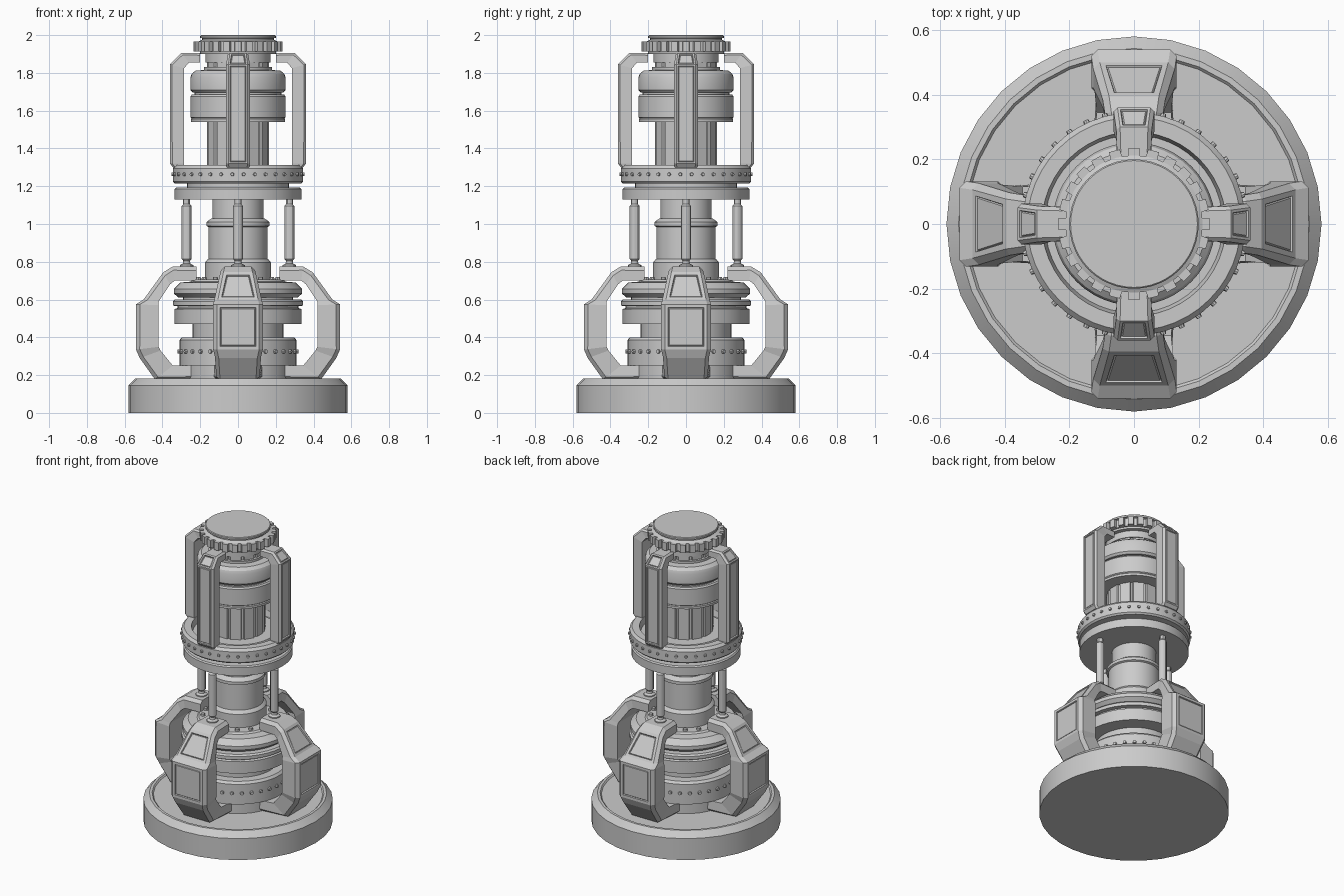
import bpy, bmesh, math
from mathutils import Matrix, Vector

if "Cube" in bpy.data.objects:
    bpy.data.objects.remove(bpy.data.objects["Cube"])

TAU = 2 * math.pi


def finish(bm, name, smooth=True):
    bmesh.ops.recalc_face_normals(bm, faces=bm.faces)
    me = bpy.data.meshes.new(name)
    bm.to_mesh(me)
    bm.free()
    ob = bpy.data.objects.new(name, me)
    bpy.context.collection.objects.link(ob)
    if smooth:
        bpy.ops.object.select_all(action='DESELECT')
        ob.select_set(True)
        bpy.context.view_layer.objects.active = ob
        bpy.ops.object.shade_smooth_by_angle(angle=math.radians(30))
    return ob


def lathe(name, profile, n=48, at=(0, 0)):
    """Closed solid of revolution from (radius, height) points, bottom to top."""
    bm = bmesh.new()
    rings = [[bm.verts.new((at[0] + r * math.cos(TAU * i / n), at[1] + r * math.sin(TAU * i / n), z))
              for i in range(n)] for r, z in profile]
    for a, b in zip(rings, rings[1:]):
        for i in range(n):
            j = (i + 1) % n
            bm.faces.new((a[i], a[j], b[j], b[i]))
    bm.faces.new(rings[0][::-1])
    bm.faces.new(rings[-1])
    return finish(bm, name)


def gear(name, r_in, r_out, n, z0, z1, fill=0.55):
    """Extruded toothed outline."""
    bm = bmesh.new()
    pts = []
    for i in range(n):
        for r, t in ((r_in, -fill / 2 - 0.06), (r_out, -fill / 2), (r_out, fill / 2), (r_in, fill / 2 + 0.06)):
            a = TAU * (i + t) / n
            pts.append(bm.verts.new((r * math.cos(a), r * math.sin(a), z0)))
    f = bm.faces.new(pts)
    ext = bmesh.ops.extrude_face_region(bm, geom=[f])
    bmesh.ops.translate(bm, vec=(0, 0, z1 - z0), verts=[v for v in ext['geom'] if isinstance(v, bmesh.types.BMVert)])
    return finish(bm, name, False)


def bolts(name, n, r, z, size, height, radial=True):
    bm = bmesh.new()
    for i in range(n):
        m = Matrix.Rotation(TAU * (i + 0.5) / n, 4, 'Z') @ Matrix.Translation((r, 0, z))
        if radial:
            m = m @ Matrix.Rotation(math.pi / 2, 4, 'Y')
        bmesh.ops.create_cone(bm, cap_ends=True, segments=8, radius1=size, radius2=size * 0.75,
                              depth=height, matrix=m)
    return finish(bm, name, False)


def bracket(name, stations, chamfer, panels, margin):
    """Four curved brackets lofted through (outer r, z, inner r, z, half width) stations."""
    for k in range(4):
        bm = bmesh.new()
        rows = []
        for ro, zo, ri, zi, w in stations:
            o, i = Vector((ro, 0, zo)), Vector((ri, 0, zi))
            s = o + (i - o).normalized() * chamfer
            rows.append([bm.verts.new((p.x, y, p.z)) for p, y in (
                (o, -w + chamfer), (o, w - chamfer), (s, w), (i, w), (i, -w), (s, -w))])
        outer = []
        for a, b in zip(rows, rows[1:]):
            for i in range(6):
                j = (i + 1) % 6
                f = bm.faces.new((a[i], a[j], b[j], b[i]))
                if i == 0:
                    outer.append(f)
        bm.faces.new(rows[0])
        bm.faces.new(rows[-1][::-1])
        bmesh.ops.recalc_face_normals(bm, faces=bm.faces)
        # framed panels on the outer faces
        for p in panels:
            bmesh.ops.inset_individual(bm, faces=[outer[p]], thickness=margin)
            bmesh.ops.inset_individual(bm, faces=[outer[p]], thickness=0.004, depth=-0.008)
            bmesh.ops.inset_individual(bm, faces=[outer[p]], thickness=0.005, depth=0.004)
        bmesh.ops.rotate(bm, verts=bm.verts, matrix=Matrix.Rotation(k * TAU / 4, 3, 'Z'))
        finish(bm, f"{name}_{k + 1}", False)


# Base plate with a raised rim
lathe("base_plate", [(0.58, 0), (0.58, 0.145), (0.543, 0.183), (0.526, 0.183), (0.518, 0.174), (0.1, 0.174)], 32)

# Lower machinery stack
lathe("lower_drum", [(0.28, 0.17), (0.28, 0.25), (0.31, 0.25), (0.31, 0.385), (0.297, 0.4), (0.24, 0.4),
                     (0.24, 0.48)])
bolts("lower_drum_bolts", 32, 0.312, 0.325, 0.013, 0.018)
lathe("lower_flywheel", [(0.24, 0.47), (0.335, 0.47), (0.335, 0.55), (0.32, 0.555), (0.32, 0.565), (0.345, 0.568),
                         (0.345, 0.59), (0.335, 0.6), (0.29, 0.6), (0.29, 0.62)])
lathe("upper_flywheel", [(0.29, 0.61), (0.315, 0.61), (0.34, 0.632), (0.34, 0.656), (0.305, 0.69), (0.25, 0.695),
                         (0.24, 0.705), (0.1, 0.705)])
bolts("flywheel_bolts", 16, 0.215, 0.71, 0.016, 0.02, radial=False)

# Stepped neck column
lathe("neck_column", [(0.175, 0.69), (0.175, 0.795), (0.162, 0.812), (0.157, 0.815), (0.157, 0.985), (0.168, 0.99),
                      (0.168, 1.01), (0.14, 1.03), (0.136, 1.03), (0.136, 1.14)])

# Middle platform and bolted ring
lathe("middle_platform", [(0.1, 1.13), (0.335, 1.13), (0.335, 1.185), (0.328, 1.193), (0.27, 1.193), (0.27, 1.218)])
lathe("bolted_ring", [(0.2, 1.215), (0.335, 1.215), (0.345, 1.225), (0.345, 1.295), (0.33, 1.312), (0.285, 1.312),
                      (0.275, 1.275), (0.245, 1.275), (0.24, 1.295), (0.1, 1.295)])
bolts("ring_bolts", 36, 0.346, 1.263, 0.011, 0.016)

# Upper column with slats and two wide collars
gear("slatted_column", 0.158, 0.168, 12, 1.28, 1.92, 0.75)
lathe("lower_collar", [(0.15, 1.54), (0.25, 1.54), (0.25, 1.555), (0.245, 1.56), (0.252, 1.565), (0.252, 1.675),
                       (0.245, 1.685), (0.23, 1.685), (0.23, 1.7)])
lathe("upper_collar", [(0.23, 1.695), (0.24, 1.697), (0.252, 1.71), (0.252, 1.775), (0.245, 1.795), (0.225, 1.812),
                       (0.18, 1.815), (0.18, 1.83), (0.15, 1.83)])
lathe("top_sleeve", [(0.172, 1.855), (0.172, 1.9), (0.2, 1.905), (0.2, 1.92)])

# Toothed crown and cap
gear("crown_gear", 0.212, 0.235, 24, 1.912, 1.965)
lathe("top_cap", [(0.2, 1.9), (0.212, 1.965), (0.19, 1.975), (0.19, 1.983), (0.2, 1.985), (0.2, 1.996), (0.196, 2.0)])

# Four big curved legs
bracket("leg", [(0.22, 0.775, 0.22, 0.70, 0.085), (0.345, 0.775, 0.335, 0.70, 0.09),
                (0.395, 0.745, 0.36, 0.68, 0.097), (0.50, 0.60, 0.42, 0.59, 0.126),
                (0.54, 0.575, 0.42, 0.57, 0.132), (0.54, 0.335, 0.42, 0.35, 0.132),
                (0.52, 0.29, 0.41, 0.33, 0.122), (0.44, 0.178, 0.345, 0.25, 0.115),
                (0.2, 0.172, 0.2, 0.25, 0.13)], 0.02, (2, 4), 0.025)

# Four upper cage arms
bracket("cage_arm", [(0.20, 1.905, 0.20, 1.855, 0.052), (0.30, 1.905, 0.26, 1.855, 0.055),
                     (0.36, 1.845, 0.285, 1.825, 0.063), (0.36, 1.32, 0.285, 1.32, 0.063),
                     (0.345, 1.3, 0.285, 1.3, 0.06)], 0.012, (1, 2), 0.012)

# Four thin struts between legs and platform
for k in range(4):
    a = k * TAU / 4
    lathe(f"strut_{k + 1}", [(0.036, 0.765), (0.036, 0.782), (0.02, 0.79), (0.018, 0.805), (0.026, 0.815),
                             (0.026, 1.095), (0.018, 1.105), (0.018, 1.14)], 12,
          (0.272 * math.cos(a), 0.272 * math.sin(a)))
